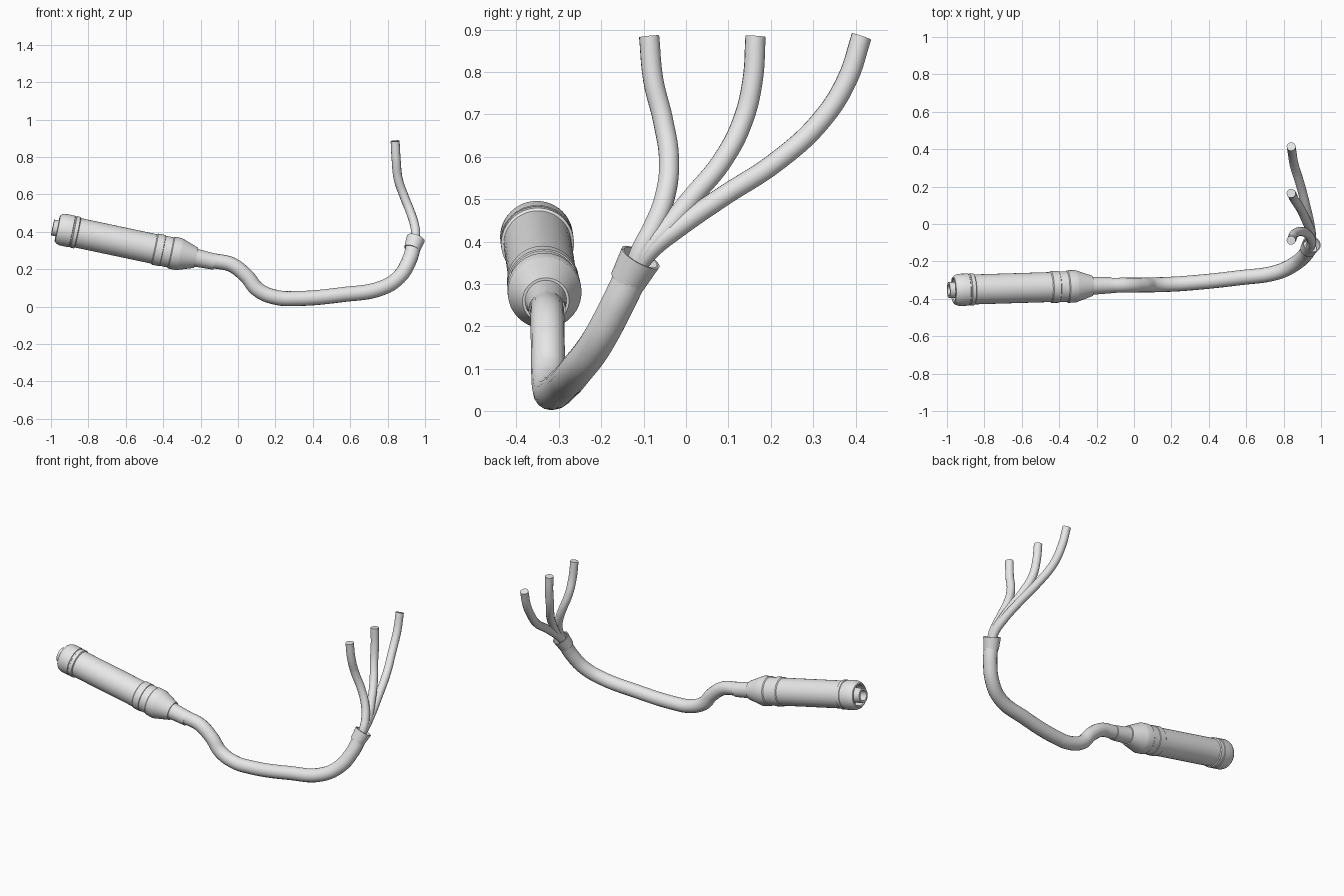
import bpy
import bmesh
from math import radians, tau
from mathutils import Vector, Matrix

default = bpy.data.objects.get("Cube")
if default:
    bpy.data.objects.remove(default)

grey = bpy.data.materials.new("light_grey")
grey.use_nodes = True
grey.diffuse_color = (0.8, 0.8, 0.8, 1)
grey.node_tree.nodes["Principled BSDF"].inputs["Base Color"].default_value = (0.8, 0.8, 0.8, 1)


def activate(obj):
    bpy.ops.object.select_all(action='DESELECT')
    obj.select_set(True)
    bpy.context.view_layer.objects.active = obj


def smooth(obj):
    activate(obj)
    bpy.ops.object.shade_smooth_by_angle(angle=radians(30))


def lathe(name, profile, origin, direction, steps=48):
    """Revolve (distance along axis, radius) pairs about an axis."""
    bm = bmesh.new()
    verts = [bm.verts.new((r, 0, s)) for s, r in profile]
    edges = [bm.edges.new(pair) for pair in zip(verts, verts[1:])]
    bmesh.ops.spin(bm, geom=verts + edges, cent=(0, 0, 0), axis=(0, 0, 1),
                   angle=tau, steps=steps)
    bmesh.ops.remove_doubles(bm, verts=bm.verts, dist=1e-5)
    bmesh.ops.recalc_face_normals(bm, faces=bm.faces)
    turn = Vector(direction).to_track_quat('Z', 'Y').to_matrix().to_4x4()
    bm.transform(Matrix.Translation(origin) @ turn)
    mesh = bpy.data.meshes.new(name)
    bm.to_mesh(mesh)
    bm.free()
    obj = bpy.data.objects.new(name, mesh)
    bpy.context.collection.objects.link(obj)
    mesh.materials.append(grey)
    smooth(obj)


def tube(name, points, radius):
    """Round capped tube along a smooth path."""
    curve = bpy.data.curves.new(name, 'CURVE')
    curve.dimensions = '3D'
    curve.bevel_depth = radius
    curve.bevel_resolution = 6
    curve.resolution_u = 10
    curve.use_fill_caps = True
    spline = curve.splines.new('BEZIER')
    spline.bezier_points.add(len(points) - 1)
    for knot, co in zip(spline.bezier_points, points):
        knot.co = co
        knot.handle_left_type = knot.handle_right_type = 'AUTO'
    curve.materials.append(grey)
    obj = bpy.data.objects.new(name, curve)
    bpy.context.collection.objects.link(obj)
    activate(obj)
    bpy.ops.object.convert(target='MESH')
    smooth(bpy.context.object)


# Plug housing: socket pin, end collar, barrel, grip rings, taper and sleeve
plug_start, plug_axis = (-0.991, -0.354, 0.423), (0.978, 0.03, -0.207)
lathe("socket_pin", [(0.05, 0), (0.05, 0.03), (0, 0.03), (0, 0.043), (0.09, 0.043)],
      plug_start, plug_axis)
lathe("plug_housing", [
    (0.08, 0), (0.08, 0.06), (0.03, 0.06), (0.025, 0.065), (0.027, 0.072),
    (0.037, 0.08), (0.055, 0.086), (0.105, 0.086), (0.107, 0.083), (0.113, 0.083),
    (0.115, 0.086), (0.134, 0.086), (0.138, 0.08), (0.555, 0.08), (0.56, 0.085),
    (0.6, 0.085), (0.602, 0.082), (0.645, 0.082), (0.65, 0.087), (0.69, 0.087),
    (0.7, 0.084), (0.784, 0.055), (0.784, 0.049), (0.8, 0.047), (0.887, 0.043),
    (0.887, 0.039), (0.8, 0.039)], plug_start, plug_axis)

# Main cable
tube("main_cable", [
    (-0.22, -0.331, 0.26), (-0.12, -0.328, 0.243), (-0.035, -0.327, 0.224),
    (0.043, -0.326, 0.165), (0.107, -0.325, 0.09), (0.2, -0.322, 0.05),
    (0.304, -0.315, 0.043), (0.56, -0.288, 0.064), (0.765, -0.258, 0.098),
    (0.86, -0.213, 0.157), (0.915, -0.165, 0.245), (0.938, -0.13, 0.318)], 0.04)

# Flared cup where the cable splits
lathe("split_cup", [(0, 0.038), (0, 0.043), (0.068, 0.05), (0.068, 0.044), (0.025, 0.04),
                    (0.025, 0)], (0.93, -0.138, 0.306), (0.3, 0.46, 0.84), 32)

# Three splayed wires share one profile in x and z
heights = [0.335, 0.385, 0.43, 0.505, 0.59, 0.685, 0.78, 0.884]
depths = [0.942, 0.95, 0.945, 0.922, 0.888, 0.856, 0.846, 0.84]
spreads = {
    "front_wire": [-0.123, -0.103, -0.079, -0.05, -0.04, -0.054, -0.077, -0.087],
    "middle_wire": [-0.123, -0.09, -0.047, 0.015, 0.085, 0.134, 0.157, 0.164],
    "back_wire": [-0.123, -0.08, -0.023, 0.085, 0.215, 0.318, 0.379, 0.414],
}
for wire, spread in spreads.items():
    tube(wire, list(zip(depths, spread, heights)), 0.024)
